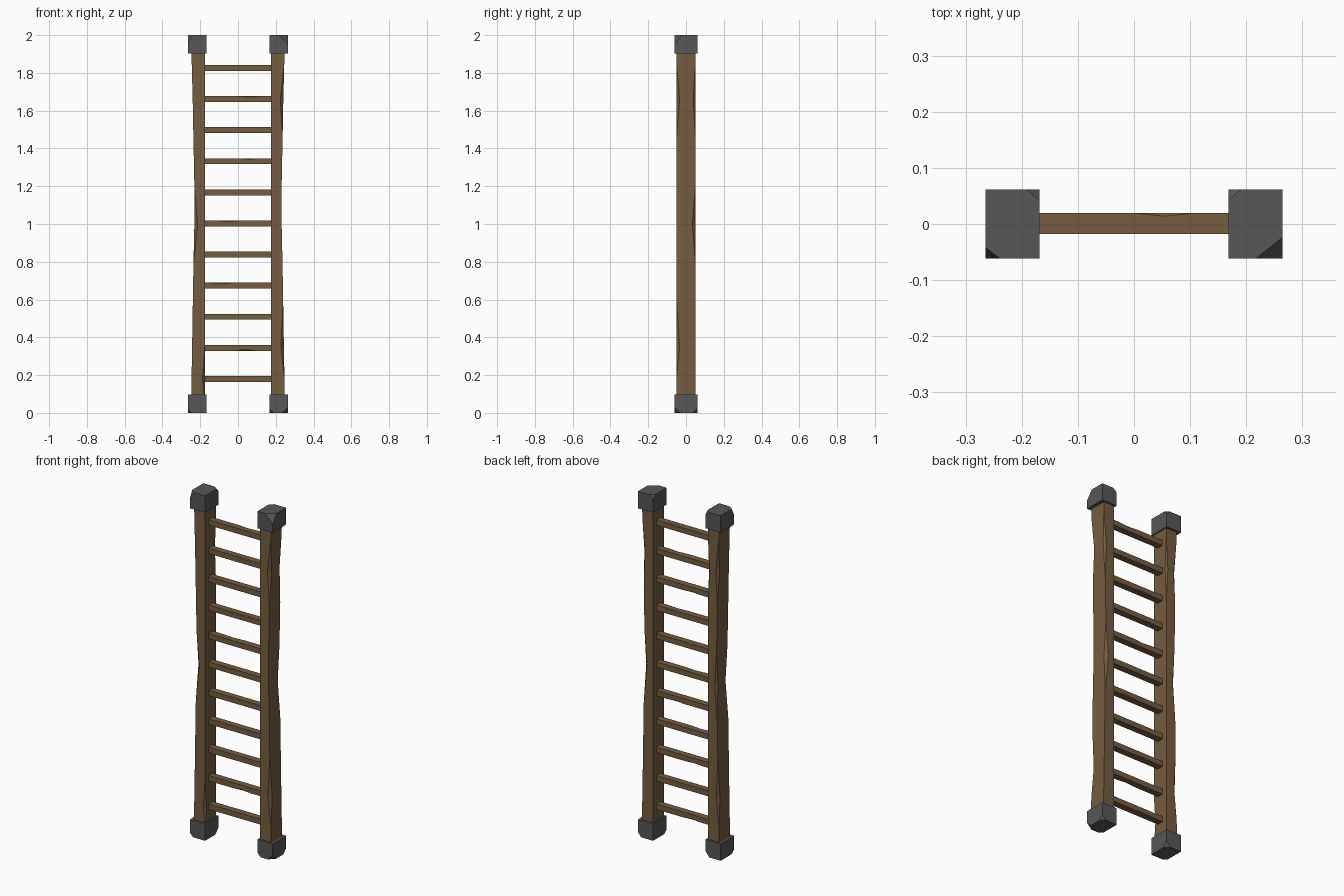
import bpy, bmesh, random
from mathutils import Vector

if "Cube" in bpy.data.objects:
    bpy.data.objects.remove(bpy.data.objects["Cube"])

random.seed(4)


def material(name, rgb):
    m = bpy.data.materials.new(name)
    m.diffuse_color = (*rgb, 1)
    m.use_nodes = True
    m.node_tree.nodes["Principled BSDF"].inputs["Base Color"].default_value = m.diffuse_color
    return m


WOOD = material("brown wood", (0.18, 0.107, 0.052))
IRON = material("dark grey iron", (0.095, 0.095, 0.095))


def finish(bm, name, mat):
    bmesh.ops.remove_doubles(bm, verts=bm.verts, dist=1e-5)
    bmesh.ops.recalc_face_normals(bm, faces=bm.faces)
    me = bpy.data.meshes.new(name)
    bm.to_mesh(me)
    bm.free()
    me.materials.append(mat)
    ob = bpy.data.objects.new(name, me)
    bpy.context.collection.objects.link(ob)


def hewn_beam(name, levels, place):
    """Loft of rectangles (t, u0, u1, v0, v1, corner chips); zero chips stay sharp."""
    bm = bmesh.new()
    rings = []
    for t, u0, u1, v0, v1, c in levels:
        pts = [(u1 - c[0], v0), (u1, v0 + c[0]), (u1, v1 - c[1]), (u1 - c[1], v1),
               (u0 + c[2], v1), (u0, v1 - c[2]), (u0, v0 + c[3]), (u0 + c[3], v0)]
        rings.append([bm.verts.new(place(t, u, v)) for u, v in pts])
    for a, b in zip(rings, rings[1:]):
        for i in range(8):
            j = (i + 1) % 8
            bm.faces.new((a[i], a[j], b[j], b[i]))
    bm.faces.new(rings[0])
    bm.faces.new(rings[-1])
    finish(bm, name, WOOD)


# Side rails: slight waist, chips along the corners
# chip order: outer front, outer back, inner back, inner front
ZS = [0.05, 0.18, 0.35, 0.6, 0.78, 1.0, 1.2, 1.45, 1.66, 1.85, 1.95]
OUTER = [0.248, 0.246, 0.243, 0.239, 0.236, 0.231, 0.231, 0.236, 0.24, 0.245, 0.247]
CHIPS = {
    "left": {0.18: (0, 0, 0, 0.012), 0.35: (0, 0.014, 0, 0), 1.0: (0.018, 0.012, 0, 0),
             1.66: (0, 0.014, 0.01, 0)},
    "right": {0.35: (0.016, 0, 0, 0), 1.0: (0, 0.016, 0, 0), 1.66: (0.016, 0.012, 0, 0)},
}
for side, s in (("left", -1), ("right", 1)):
    levels = [(z, 0.176, o, -0.05, 0.05, CHIPS[side].get(z, (0, 0, 0, 0)))
              for z, o in zip(ZS, OUTER)]
    hewn_beam(side + "_rail", levels, lambda t, u, v, s=s: (s * u, v, t))

# Rungs with small random nicks
for i in range(11):
    z = 0.18 + i * 0.1647
    levels = []
    nick_x = random.uniform(-0.09, 0.09)
    corner = random.randrange(4)
    for x in (-0.19, nick_x - 0.06, nick_x, nick_x + 0.06, 0.19):
        c = [0, 0, 0, 0]
        if x == nick_x:
            c[corner] = 0.006
        levels.append((x, -0.018, 0.02, -0.016, 0.015, c))
    hewn_beam(f"rung_{i + 1}", levels, lambda t, u, v, z=z: (t, u, z + v))


# Iron end caps with knocked-off corners: (corner signs, cut lengths)
def cap(name, cx, z0, cuts):
    half = Vector((0.0485, 0.0615, 0.049))
    centre = Vector((cx, 0, z0 + half.z))
    bm = bmesh.new()
    bmesh.ops.create_cube(bm, size=2)
    for v in bm.verts:
        v.co = centre + v.co * half
    for sg, ln in cuts:
        corner = centre + Vector(sg) * half
        normal = Vector([a / b for a, b in zip(sg, ln)])
        point = corner - Vector((sg[0] * ln[0], 0, 0))
        r = bmesh.ops.bisect_plane(bm, geom=bm.verts[:] + bm.edges[:] + bm.faces[:],
                                   plane_co=point, plane_no=normal.normalized(),
                                   clear_outer=True)
        edges = [e for e in r["geom_cut"] if isinstance(e, bmesh.types.BMEdge)]
        bmesh.ops.contextual_create(bm, geom=edges)
    finish(bm, name, IRON)


X, TOP = 0.2165, 1.902
cap("left_top_cap", -X, TOP, [((-1, -1, 1), (0.026, 0.02, 0.04)),
                              ((1, 1, 1), (0.024, 0.02, 0.02))])
cap("right_top_cap", X, TOP, [((1, -1, 1), (0.048, 0.038, 0.05)),
                              ((-1, 1, 1), (0.022, 0.02, 0.02))])
cap("left_bottom_cap", -X, 0, [((-1, -1, -1), (0.02, 0.02, 0.02)),
                               ((1, 1, -1), (0.025, 0.03, 0.03))])
cap("right_bottom_cap", X, 0, [((1, -1, -1), (0.03, 0.03, 0.03)),
                               ((-1, -1, -1), (0.02, 0.02, 0.02)),
                               ((1, 1, -1), (0.02, 0.025, 0.025))])
